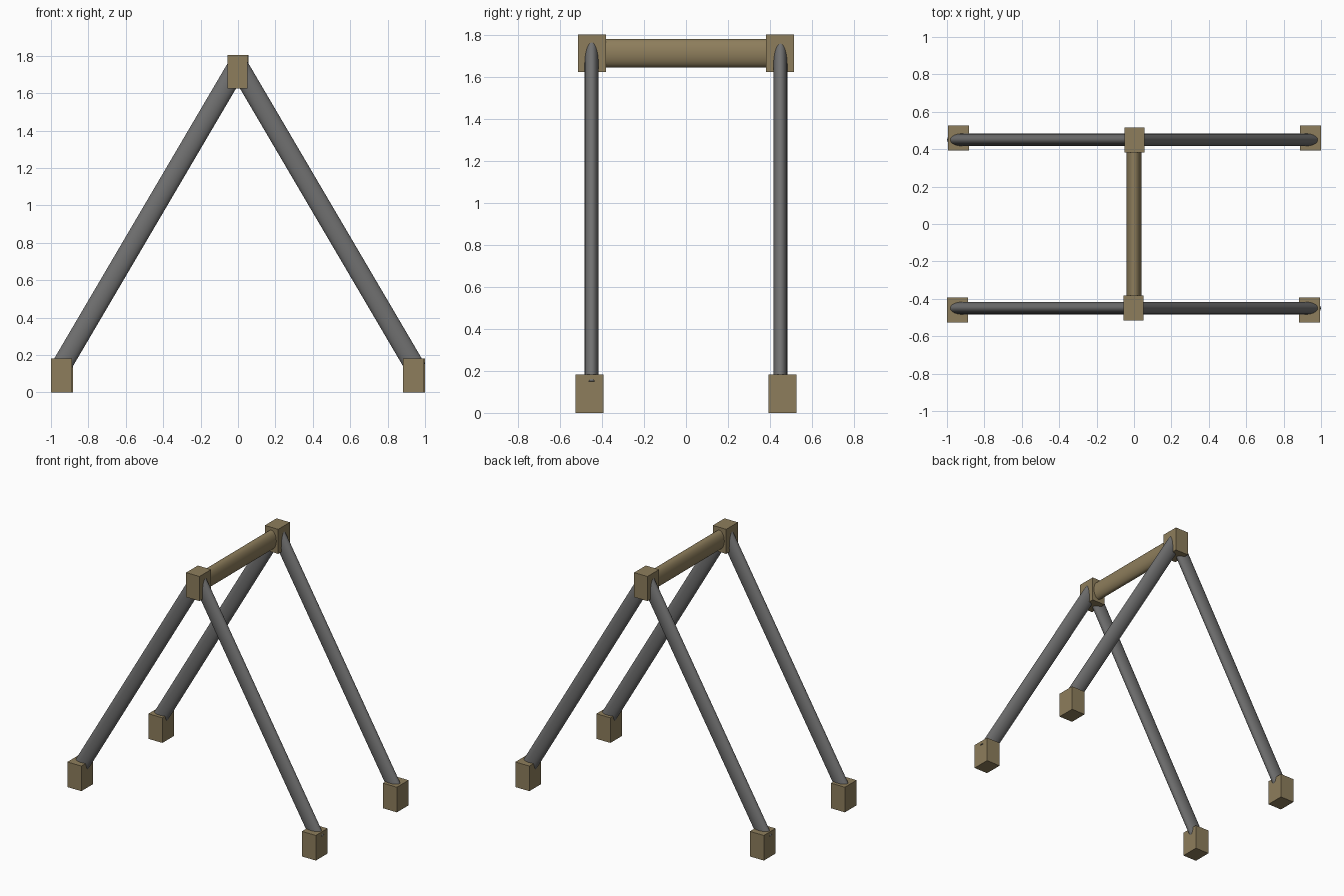
import bpy
import math
from mathutils import Vector, Matrix

if "Cube" in bpy.data.objects:
    bpy.data.objects.remove(bpy.data.objects["Cube"])


def material(name, rgb):
    m = bpy.data.materials.new(name)
    m.diffuse_color = (*rgb, 1)
    m.use_nodes = True
    m.node_tree.nodes["Principled BSDF"].inputs["Base Color"].default_value = m.diffuse_color
    return m


TAN = material("tan wood", (0.27, 0.208, 0.107))
GREY = material("dark grey metal", (0.163, 0.163, 0.163))


def block(name, centre, size):
    bpy.ops.mesh.primitive_cube_add(size=1, location=centre)
    ob = bpy.context.object
    ob.name = name
    ob.scale = size
    bpy.ops.object.transform_apply(location=False, rotation=False, scale=True)
    ob.data.materials.append(TAN)


def pole(name, a, b, across, along_y, mat):
    """Oval pole from a to b; 'across' and 'along_y' are its two radii."""
    a, b = Vector(a), Vector(b)
    bpy.ops.mesh.primitive_cylinder_add(vertices=32, radius=1, depth=1)
    ob = bpy.context.object
    ob.name = name
    axis = (b - a).normalized()
    side = Vector((0, 1, 0)) if abs(axis.y) < 0.5 else Vector((1, 0, 0))
    other = side.cross(axis)
    rot = Matrix((other, side, axis)).transposed()
    ob.data.transform(rot.to_4x4() @ Matrix.Diagonal((across, along_y, (b - a).length, 1)))
    ob.location = (a + b) / 2
    ob.data.materials.append(mat)
    bpy.ops.object.shade_smooth_by_angle(angle=math.radians(40))


# Two A-frames: apex block, two sloping legs, two foot blocks each
for row, s in (("front", -1), ("back", 1)):
    shift = 0.003 * s
    block(row + "_apex_block", (shift * 0.5, s * 0.449, 1.715), (0.107, 0.134, 0.178))
    for side, d in (("left", -1), ("right", 1)):
        block(f"{row}_{side}_foot", (d * 0.941 + shift, s * 0.46, 0.091), (0.112, 0.134, 0.182))
        pole(f"{row}_{side}_leg", (d * 0.953, s * 0.45, 0.126), (d * -0.005, s * 0.45, 1.757),
             0.0535, 0.033, GREY)

# Ridge beam joining the apex blocks
pole("ridge_beam", (0, -0.45, 1.715), (0, 0.45, 1.715), 0.068, 0.04, TAN)
